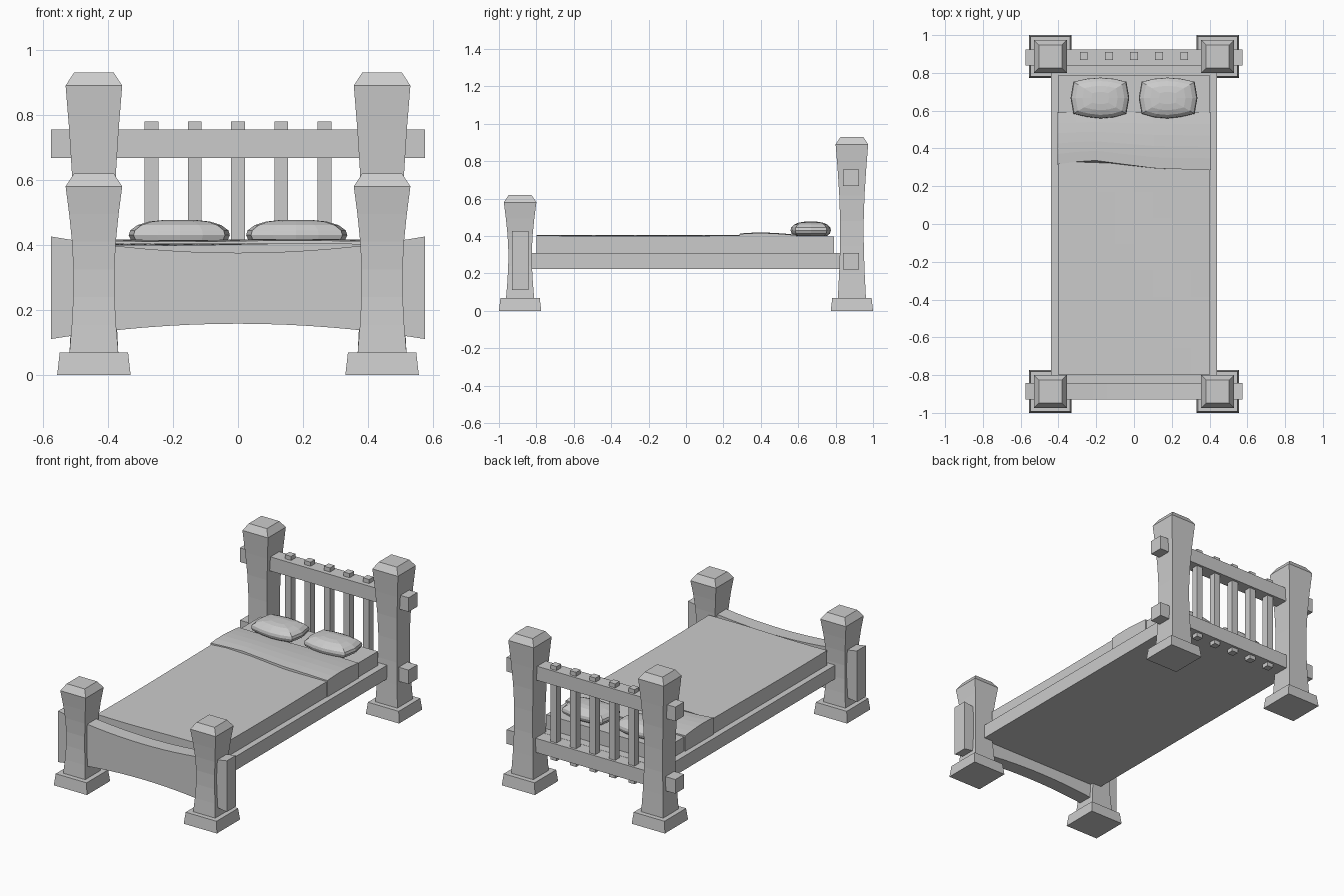
import bpy, bmesh
from math import sin, pi

if "Cube" in bpy.data.objects:
    bpy.data.objects.remove(bpy.data.objects["Cube"])


def make(name, bm):
    bmesh.ops.recalc_face_normals(bm, faces=bm.faces)
    me = bpy.data.meshes.new(name)
    bm.to_mesh(me)
    bm.free()
    ob = bpy.data.objects.new(name, me)
    bpy.context.collection.objects.link(ob)
    return ob


def loft(name, rings):
    """Skin a list of equal-length point rings and cap both ends."""
    bm = bmesh.new()
    vs = [[bm.verts.new(p) for p in r] for r in rings]
    n = len(vs[0])
    for a, b in zip(vs, vs[1:]):
        for i in range(n):
            j = (i + 1) % n
            bm.faces.new((a[i], a[j], b[j], b[i]))
    bm.faces.new(vs[0][::-1])
    bm.faces.new(vs[-1])
    return make(name, bm)


def square(cx, cy, z, h):
    return [(cx - h, cy - h, z), (cx + h, cy - h, z), (cx + h, cy + h, z), (cx - h, cy + h, z)]


def box(name, x0, x1, y0, y1, z0, z1):
    return loft(name, [[(x0, y0, z), (x1, y0, z), (x1, y1, z), (x0, y1, z)] for z in (z0, z1)])


# Four waisted posts on flared foot blocks
def post(name, cx, cy, top):
    loft(name + "_foot", [square(cx, cy, 0, .113), square(cx, cy, .07, .105)])
    shoulder = top - .04
    rings = []
    for i in range(7):
        t = i / 6
        half = .075 * (1 - t) + .087 * t - .018 * sin(pi * t)
        rings.append(square(cx, cy, .07 + t * (shoulder - .07), half))
    rings.append(square(cx, cy, top, .061))
    loft(name, rings)


for side, s in (("left", -1), ("right", 1)):
    post("foot_post_" + side, s * .443, -.887, .62)
    post("head_post_" + side, s * .443, .887, .93)

# Arched footboard running through the front posts
rings = []
for i in range(17):
    x = -.575 + 1.15 * i / 16
    q = (x / .575) ** 2
    zb, zt = .158 - .047 * q, .376 + .05 * q
    rings.append([(x, -.93, zb), (x, -.842, zb), (x, -.842, zt), (x, -.93, zt)])
loft("footboard", rings)

# Headboard rails and slats
for name, z in (("lower", .222), ("upper", .668)):
    box("head_rail_" + name, -.575, .575, .84, .925, z, z + .087)
for i in range(5):
    x = (i - 2) * .133
    box("head_slat_%d" % (i + 1), x - .021, x + .021, .867, .91, .197, .78)

# Bed frame and mattress
box("bed_frame", -.44, .44, -.845, .845, .225, .31)
box("mattress", -.4, .4, -.795, .79, .305, .397)


# Draped covers: rows across x with side skirts
def cover(name, hx, front, back, height, zb, nx=8, ny=10):
    rings = []
    for j in range(ny + 1):
        v = j / ny
        row = []
        for i in range(nx + 1):
            x = -hx + 2 * hx * i / nx
            y = front(x) * (1 - v) + back * v
            row.append((x, y, height(x, v)))
        rings.append([(-hx, row[0][1], zb)] + row + [(hx, row[-1][1], zb)])
    loft(name, rings)


cover("blanket", .403, lambda x: -.798, .585,
      lambda x, v: .402 + .003 * sin(7 * x + 5 * v), .308)


def fold_edge(x):
    pts = [(-.41, .315), (-.23, .34), (.13, .292), (.41, .287)]
    for (xa, ya), (xb, yb) in zip(pts, pts[1:]):
        if x <= xb:
            return ya + (yb - ya) * (x - xa) / (xb - xa)
    return pts[-1][1]


cover("blanket_fold", .408, fold_edge, .59,
      lambda x, v: .405 + .012 * sin(pi * min(1, v * .8 + .2)) + .002 * sin(9 * x), .308, 8, 5)

# Two faceted pillows
outline = [(-.158, 0), (-.143, -.083), (-.07, -.1), (0, -.108), (.07, -.102), (.138, -.083),
           (.153, 0), (.138, .086), (.07, .102), (0, .108), (-.07, .102), (-.143, .086)]
levels = [(.4, .8), (.413, .95), (.43, 1), (.445, .97), (.461, .83), (.472, .6), (.477, .3)]
for side, s in (("left", -1), ("right", 1)):
    loft("pillow_" + side, [[(s * (.178 - x * k), .667 + y * k, z) for x, y in outline]
                            for z, k in levels])
